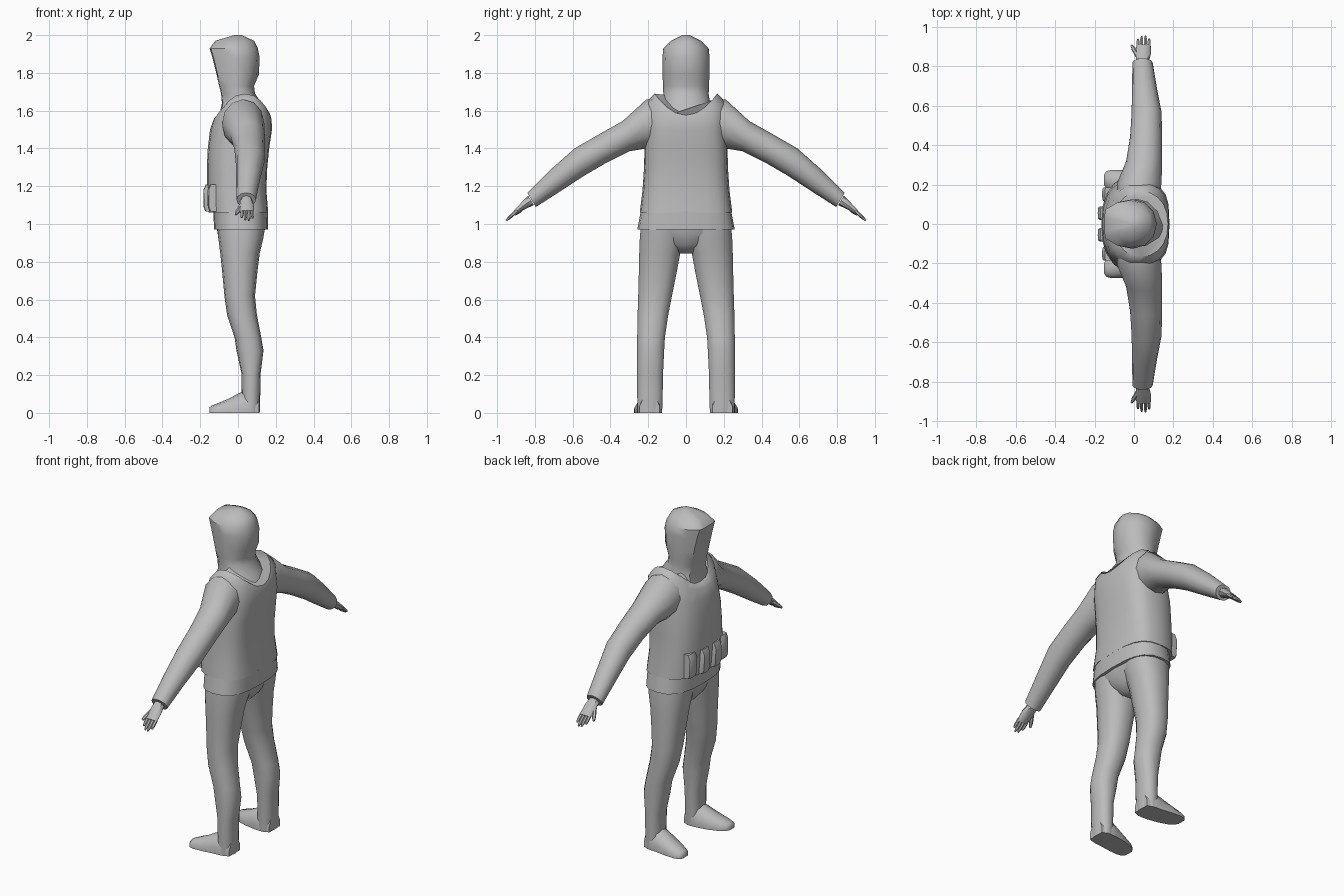
import bpy, bmesh, math
from mathutils import Vector

cube = bpy.data.objects.get("Cube")
if cube:
    bpy.data.objects.remove(cube, do_unlink=True)

mat = bpy.data.materials.new("plain grey")
mat.use_nodes = True
GREY = (0.5, 0.5, 0.5, 1)
mat.diffuse_color = GREY
mat.node_tree.nodes["Principled BSDF"].inputs["Base Color"].default_value = GREY


def loft(name, rings, angle=40, mirror=False):
    """Skin a list of equal-length point rings and cap both ends."""
    bm = bmesh.new()
    loops = [[bm.verts.new(p) for p in ring] for ring in rings]
    n = len(loops[0])
    for a, b in zip(loops, loops[1:]):
        for i in range(n):
            bm.faces.new((a[i], a[(i + 1) % n], b[(i + 1) % n], b[i]))
    bm.faces.new(loops[0][::-1])
    bm.faces.new(loops[-1])
    if mirror:
        geo = bmesh.ops.duplicate(bm, geom=bm.verts[:] + bm.edges[:] + bm.faces[:])["geom"]
        for v in geo:
            if isinstance(v, bmesh.types.BMVert):
                v.co.y = -v.co.y
    bmesh.ops.recalc_face_normals(bm, faces=bm.faces[:])
    me = bpy.data.meshes.new(name)
    bm.to_mesh(me)
    bm.free()
    ob = bpy.data.objects.new(name, me)
    bpy.context.collection.objects.link(ob)
    me.materials.append(mat)
    bpy.ops.object.select_all(action='DESELECT')
    bpy.context.view_layer.objects.active = ob
    ob.select_set(True)
    bpy.ops.object.shade_smooth_by_angle(angle=math.radians(angle))
    return ob


def spow(v, p):
    return math.copysign(abs(v) ** (2 / p), v)


def flat_ring(z, x0, x1, y0, y1, n=16, front=2, back=2):
    """Horizontal rounded ring; front (-x) and back have their own squareness."""
    pts = []
    for i in range(n):
        t = 2 * math.pi * i / n
        c, s = math.cos(t), math.sin(t)
        p = back if c > 0 else front
        pts.append(Vector(((x0 + x1) / 2 + spow(c, p) * (x1 - x0) / 2,
                           (y0 + y1) / 2 + spow(s, p) * (y1 - y0) / 2, z)))
    return pts


def span_ring(top, bottom, x0, x1, n=12, p=2):
    """Ring across a limb, from a (y, z) top point to a (y, z) bottom point."""
    t, b = Vector((0, *top)), Vector((0, *bottom))
    mid, half = (t + b) / 2, (t - b) / 2
    return [mid + half * spow(math.cos(a), p)
            + Vector(((x0 + x1) / 2 + spow(math.sin(a), p) * (x1 - x0) / 2, 0, 0))
            for a in (2 * math.pi * i / n for i in range(n))]


# Hood with a flat face opening, flaring into the collar
HALF = [(-1, .35), (-.95, .62), (-.5, .9), (0, 1), (.5, .88), (.88, .5)]
OUTLINE = [(-1, 0)] + HALF + [(1, 0)] + [(x, -y) for x, y in reversed(HALF)]
HOOD = [(1.57, -.10, .165, .15), (1.64, -.085, .125, .127), (1.69, -.09, .09, .12),
        (1.73, -.10, .085, .122), (1.79, -.113, .11, .124), (1.88, -.135, .115, .125),
        (1.93, -.15, .105, .12), (1.97, -.12, .085, .08), (2.0, -.02, .02, .02)]
loft("hood", [[Vector(((a + b) / 2 + u * (b - a) / 2, v * w, z)) for u, v in OUTLINE]
              for z, a, b, w in HOOD], 42)

# Vest, with its top edge rising to the shoulders
VEST = [(1.06, -.155, .16, .245), (1.18, -.165, .15, .23), (1.30, -.165, .155, .222),
        (1.40, -.16, .165, .22), (1.50, -.148, .18, .21)]
vest = [flat_ring(z, a, b, -w, w, 20, 2.5, 3.2) for z, a, b, w in VEST]
for z, rise, a, b, w, sq in ((1.55, .10, -.13, .178, .205, 2.8), (1.575, .115, -.10, .172, .165, 2.2)):
    ring = flat_ring(z, a, b, -w, w, 20, 2.2, sq)
    for v in ring:
        v.z += rise * (v.y / w) ** 2
    vest.append(ring)
loft("vest", vest, 45)

# Belt flaring downwards
loft("belt", [flat_ring(.97, -.127, .158, -.258, .258, 20, 2.6, 2.8),
              flat_ring(1.065, -.13, .16, -.24, .24, 20, 2.6, 2.8)])

# Pouches across the front of the vest
for i, y in enumerate((-.15, -.055, .055, .15)):
    dx = .022 * (abs(y) > .1)
    loft(f"pouch_{i + 1}", [flat_ring(z, x + dx, -.10, y - .036, y + .036, 12, 5, 5)
                            for z, x in ((1.065, -.172), (1.09, -.182), (1.18, -.184), (1.21, -.17))])

# Hips
loft("hips", [flat_ring(1.0, -.115, .148, -.235, .235, 16, 2.4, 2.4),
              flat_ring(.95, -.108, .138, -.215, .215, 16, 2.4, 2.4),
              flat_ring(.89, -.09, .115, -.13, .13),
              flat_ring(.845, -.05, .07, -.05, .05)], 60)

# Legs
LEG = [(1.0, -.11, .145, .0, .24), (.93, -.105, .135, .005, .247), (.845, -.094, .115, .028, .25),
       (.74, -.083, .102, .048, .252), (.62, -.072, .09, .072, .255), (.52, -.058, .10, .092, .258),
       (.40, -.018, .123, .11, .26), (.33, -.008, .135, .114, .26), (.21, .018, .12, .12, .26),
       (.10, .02, .118, .122, .26), (.0, .022, .115, .125, .258)]
loft("legs", [flat_ring(z, a, b, c, d, 14, 2.3, 2.3) for z, a, b, c, d in LEG], 60, True)

# Feet, turned slightly outwards
FOOT = [(.112, .14, .245, .09), (.06, .126, .26, .12), (.02, .128, .262, .112), (-.05, .14, .272, .075),
        (-.11, .16, .275, .05), (-.14, .18, .268, .038), (-.152, .20, .25, .028)]
loft("feet", [[Vector((x, a + (b - a) * u, h * v)) for u, v in
               ((0, 0), (1, 0), (1, .4), (.82, .85), (.5, 1), (.18, .85), (0, .4))]
              for x, a, b, h in FOOT], 50, True)

# Sleeves
ARM = [((.15, 1.66), (.15, 1.41), -.085, .13), ((.21, 1.66), (.21, 1.40), -.085, .14),
       ((.335, 1.545), (.30, 1.385), -.04, .142), ((.46, 1.475), (.42, 1.325), -.02, .142),
       ((.59, 1.40), (.54, 1.255), -.012, .14), ((.72, 1.285), (.67, 1.17), -.01, .115),
       ((.84, 1.165), (.795, 1.09), -.008, .095)]
loft("sleeves", [span_ring(*a) for a in ARM], 50, True)

# Hands: a flat palm, four fingers and a thumb
loft("palms", [span_ring((.835, 1.15), (.805, 1.10), .012, .075, 8),
               span_ring((.87, 1.115), (.85, 1.08), .008, .085, 8, 2.6),
               span_ring((.91, 1.073), (.896, 1.052), .012, .085, 8, 3)], 50, True)


def finger(name, start, end, r):
    s, e = Vector(start), Vector(end)
    d = (e - s).normalized()
    u = d.cross(Vector((1, 0, 0))).normalized()
    w = d.cross(u)
    loft(name, [[s.lerp(e, t) + (u * math.cos(k * math.pi / 3) + w * math.sin(k * math.pi / 3)) * r * f
                 for k in range(6)] for t, f in ((0, 1), (.7, .95), (1, .5))], 50, True)


for i, (x, y) in enumerate(((.02, .935), (.039, .95), (.058, .952), (.077, .938))):
    finger(f"fingers_{i + 1}", (.02 + i * .0187, .895, 1.07), (x, y, 1.07 - (y - .895) * .9), .0095)
finger("thumbs", (.02, .85, 1.10), (-.012, .905, 1.05), .012)
